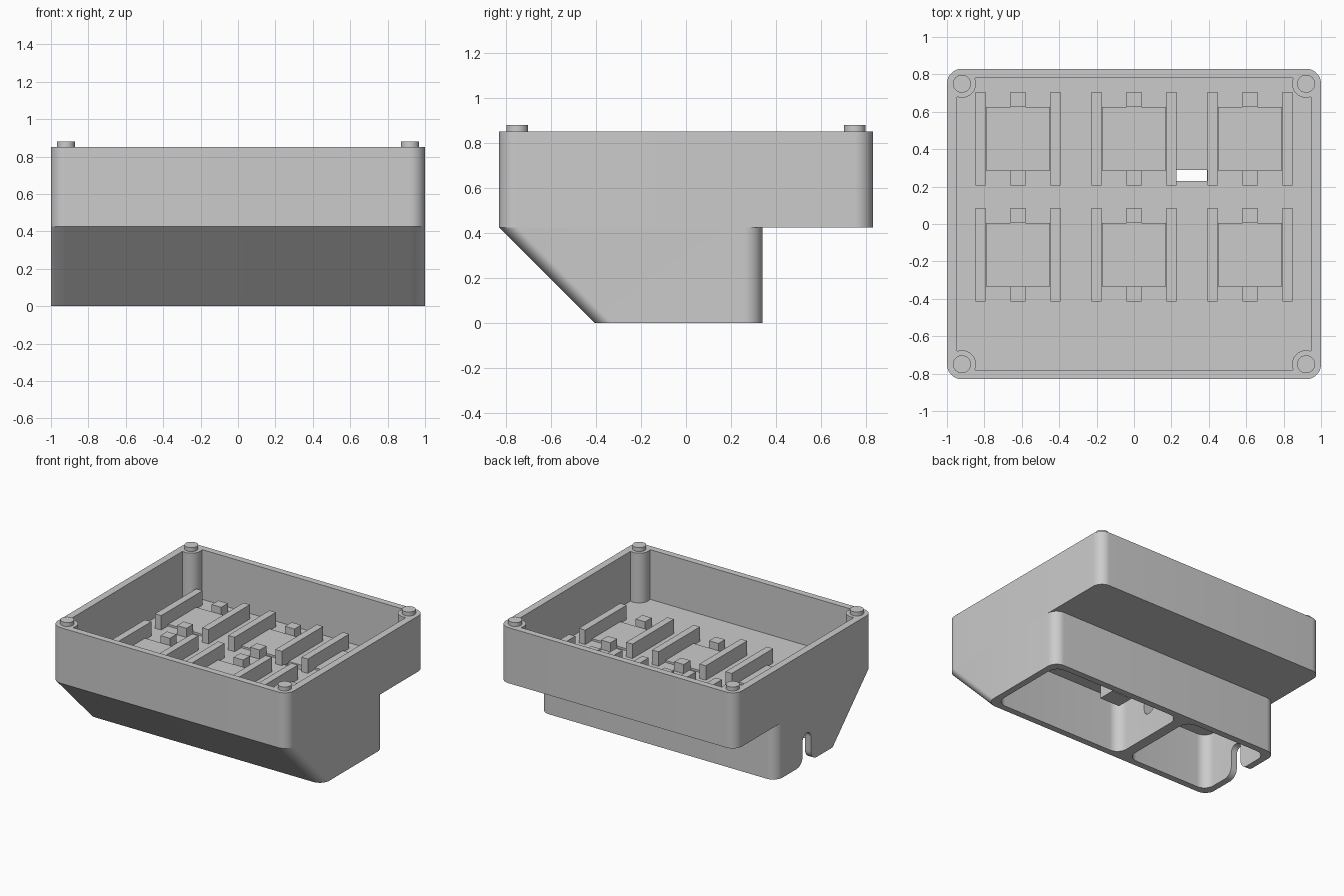
import bpy, bmesh
from math import sin, cos, pi, radians
from mathutils import Vector

old = bpy.data.objects.get("Cube")
if old:
    bpy.data.objects.remove(old, do_unlink=True)

grey = bpy.data.materials.new("light_grey_plastic")
grey.use_nodes = True
colour = (0.6, 0.6, 0.6, 1)
grey.diffuse_color = colour
grey.node_tree.nodes["Principled BSDF"].inputs["Base Color"].default_value = colour

BACK, STEP, FLOOR, RIM = 0.83, 0.425, 0.47, 0.85   # main levels
MID_Y = -0.03                                      # cable slot position


def loft(name, rings):
    """Closed solid through matching rings of 3D points."""
    bm = bmesh.new()
    loops = [[bm.verts.new(p) for p in ring] for ring in rings]
    n = len(loops[0])
    for a, b in zip(loops, loops[1:]):
        for i in range(n):
            j = (i + 1) % n
            bm.faces.new((a[i], a[j], b[j], b[i]))
    bm.faces.new(loops[0][::-1])
    bm.faces.new(loops[-1])
    bmesh.ops.recalc_face_normals(bm, faces=bm.faces)
    mesh = bpy.data.meshes.new(name)
    bm.to_mesh(mesh)
    bm.free()
    mesh.materials.append(grey)
    ob = bpy.data.objects.new(name, mesh)
    bpy.context.collection.objects.link(ob)
    return ob


def at_z(pts, z):
    return [Vector((x, y, z)) for x, y in pts]


def at_x(pts, x):
    return [Vector((x, y, z)) for y, z in pts]


def prism(name, pts, lo, hi, place=at_z):
    return loft(name, [place(pts, lo), place(pts, hi)])


def arc(cx, cy, r, start, end, steps=12):
    angles = [radians(start + (end - start) * i / steps) for i in range(steps + 1)]
    return [(cx + r * cos(a), cy + r * sin(a)) for a in angles]


def rounded(x0, x1, y0, y1, r=0.08):
    return (arc(x1 - r, y1 - r, r, 0, 90) + arc(x0 + r, y1 - r, r, 90, 180)
            + arc(x0 + r, y0 + r, r, 180, 270) + arc(x1 - r, y0 + r, r, 270, 360))


def rect(x0, x1, y0, y1):
    return [(x0, y0), (x1, y0), (x1, y1), (x0, y1)]


def cut(target, cutters):
    """Subtract the cutters for good, keeping those shared with other parts."""
    bpy.context.view_layer.objects.active = target
    for c in cutters:
        c.hide_render = True
        mod = target.modifiers.new("cut", 'BOOLEAN')
        mod.operation, mod.solver, mod.object = 'DIFFERENCE', 'EXACT', c
        bpy.ops.object.modifier_apply(modifier=mod.name)


def smooth(ob):
    bpy.ops.object.select_all(action='DESELECT')
    ob.select_set(True)
    bpy.context.view_layer.objects.active = ob
    bpy.ops.object.shade_smooth_by_angle(angle=radians(30))


# Upper tray, with a cavity whose corners bulge in around the screw posts
tray = prism("tray", rounded(-1, 1, -BACK, BACK), STEP, RIM)
post = arc(0.92, 0.75, 0.075, -70.5, -203.6)
outline = []
for sx, sy in ((1, 1), (-1, 1), (-1, -1), (1, -1)):
    corner = [(sx * x, sy * y) for x, y in post]
    outline += corner if sx == sy else corner[::-1]
cavity = prism("cavity_cutter", outline, FLOOR, RIM + 0.1)
cable_hole = prism("cable_hole_cutter", rect(0.22, 0.39, 0.23, 0.29), 0.3, 0.6)
cut(tray, [cavity, cable_hole])

# Lower body, sloping at the front and open underneath
body = loft("lower_body", [at_z(rounded(-1, 1, -0.405, 0.34), 0),
                           at_z(rounded(-1, 1, -BACK, 0.34), STEP)])
pockets = [prism("pocket_cutter", rounded(x0, x1, -0.355, 0.29), -0.1, STEP + 0.1)
           for x0, x1 in ((-0.16, 0.95), (-0.95, -0.24))]

# Cable slot in the side wall: round top, flared mouth
half, flare = 0.05, 0.07
mouth = arc(MID_Y + half + flare, 0, flare, 90, 180)
mouth = [(y, flare - (z - 0)) for y, z in mouth][::-1]
right = [(MID_Y + half + flare, -0.05)]
right += [(MID_Y + half + flare * (1 - sin(a)), flare * (1 - cos(a)))
          for a in [i * pi / 16 for i in range(9)]]
left = [(2 * MID_Y - y, z) for y, z in right[::-1]]
slot = prism("slot_cutter", right + arc(MID_Y, 0.18, half, 0, 180) + left,
             -1.1, -0.9, at_x)
divider_hole = prism("divider_hole_cutter",
                     rounded(MID_Y - half, MID_Y + half, 0.18, 0.32, half - 0.001),
                     -0.3, -0.1, at_x)
cut(body, pockets + [slot, divider_hole])

for c in [cavity, cable_hole, slot, divider_hole] + pockets:
    bpy.data.objects.remove(c, do_unlink=True)
smooth(tray)
smooth(body)

# Small anchor block under the cable hole
prism("cable_anchor", rect(0.22, 0.39, 0.1, 0.23), 0.04, STEP)

# Pegs on the four corners
for sx in (-1, 1):
    for sy in (-1, 1):
        peg = prism("corner_peg", arc(sx * 0.92, sy * 0.75, 0.048, 0, 352.5, 47),
                    RIM - 0.02, 0.88)
        smooth(peg)

# Six component seats: pad, two side ribs, two end tabs
for cx in (-0.62, 0, 0.62):
    for cy in (-0.165, 0.455):
        prism("seat_pad", rect(cx - 0.17, cx + 0.17, cy - 0.17, cy + 0.17),
              FLOOR - 0.01, FLOOR + 0.015)
        for s in (-1, 1):
            x, y = cx + s * 0.2, cy + s * 0.21
            prism("seat_rib", rect(x - 0.027, x + 0.027, cy - 0.25, cy + 0.25),
                  FLOOR - 0.01, FLOOR + 0.11)
            prism("seat_tab", rect(cx - 0.04, cx + 0.04, y - 0.04, y + 0.04),
                  FLOOR - 0.01, FLOOR + 0.07)
